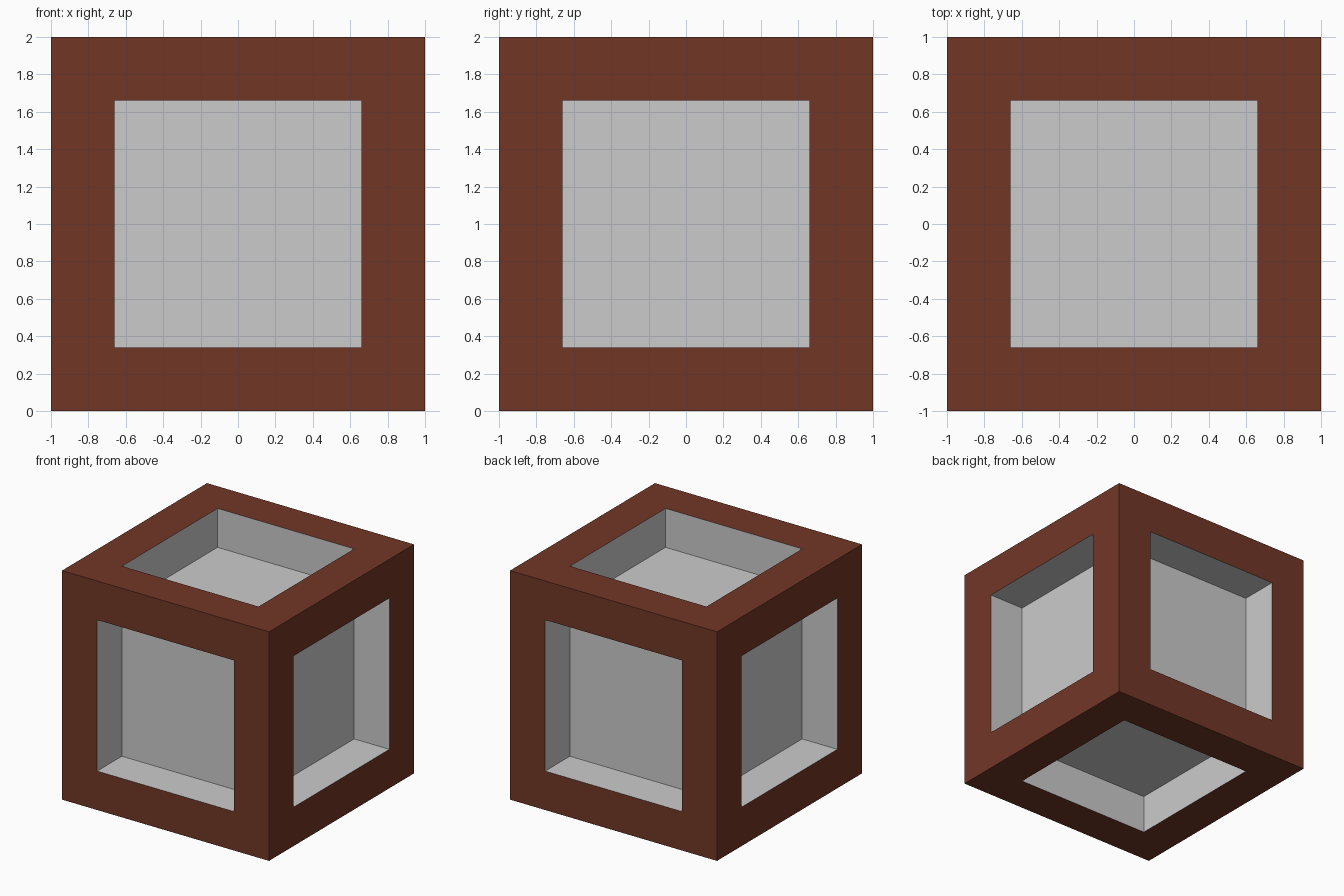
import bpy
import bmesh

if "Cube" in bpy.data.objects:
    bpy.data.objects.remove(bpy.data.objects["Cube"])

BORDER = 0.34  # frame width, also the depth of each recess

brown = bpy.data.materials.new("brown_frame")
brown.diffuse_color = (0.165, 0.038, 0.0194, 1.0)
brown.use_nodes = True
brown.node_tree.nodes["Principled BSDF"].inputs["Base Color"].default_value = brown.diffuse_color

# Cube with a square recess sunk into every side
bm = bmesh.new()
bmesh.ops.create_cube(bm, size=2)
panels = bm.faces[:]
bmesh.ops.inset_individual(bm, faces=panels, thickness=BORDER, use_even_offset=True)
floors = bmesh.ops.extrude_discrete_faces(bm, faces=panels)["faces"]
for f in floors:
    bmesh.ops.translate(bm, verts=f.verts[:], vec=f.normal * -BORDER)

# Brown outer borders, plain grey recesses
for f in bm.faces:
    outer = max(abs(c) for c in f.calc_center_median()) > 0.99
    f.material_index = 0 if outer else 1
bmesh.ops.translate(bm, verts=bm.verts[:], vec=(0, 0, 1))
bm.normal_update()

mesh = bpy.data.meshes.new("recessed_cube")
bm.to_mesh(mesh)
bm.free()
mesh.materials.append(brown)
mesh.materials.append(None)
cube = bpy.data.objects.new("recessed_cube", mesh)
bpy.context.collection.objects.link(cube)
